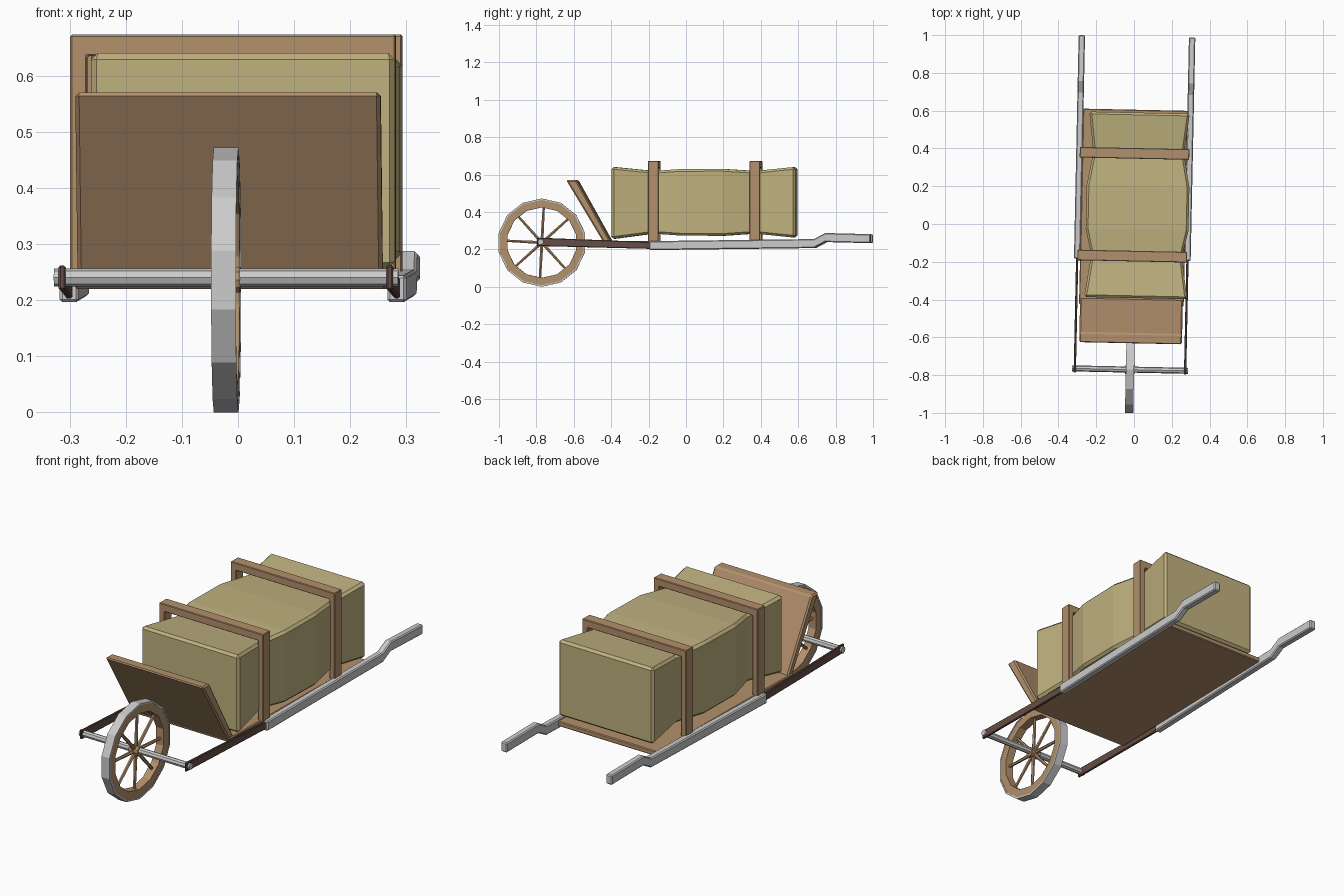
import bpy, bmesh
from math import sin, cos, pi, radians
from mathutils import Matrix, Vector

if "Cube" in bpy.data.objects:
    bpy.data.objects.remove(bpy.data.objects["Cube"])

# the whole cart sits turned slightly about z
PLACE = Matrix.Rotation(radians(-1.2), 4, 'Z') @ Matrix.Translation((-0.005, 0, 0))


def colour(name, rgb):
    m = bpy.data.materials.new(name)
    m.diffuse_color = (*rgb, 1)
    m.use_nodes = True
    m.node_tree.nodes["Principled BSDF"].inputs["Base Color"].default_value = m.diffuse_color
    return m


WOOD = colour("wood", (0.45, 0.28, 0.15))
DARK = colour("dark_wood", (0.13, 0.075, 0.06))
STRAW = colour("straw", (0.52, 0.44, 0.21))


def finish(name, bm, mat=None, bevel=0):
    bmesh.ops.recalc_face_normals(bm, faces=bm.faces)
    me = bpy.data.meshes.new(name)
    bm.to_mesh(me)
    bm.free()
    ob = bpy.data.objects.new(name, me)
    bpy.context.collection.objects.link(ob)
    if mat:
        me.materials.append(mat)
    if bevel:
        b = ob.modifiers.new("bevel", 'BEVEL')
        b.width, b.segments = bevel, 1
        b.limit_method, b.angle_limit = 'ANGLE', radians(40)
    ob.matrix_world = PLACE
    return ob


def loft(name, rings, mat=None, bevel=0, closed=False):
    """Skin a list of point rings; cap the ends unless closed."""
    bm = bmesh.new()
    vs = [[bm.verts.new(p) for p in r] for r in rings]
    n = len(vs[0])
    for i in range(len(vs) if closed else len(vs) - 1):
        a, b = vs[i], vs[(i + 1) % len(vs)]
        for j in range(n):
            bm.faces.new((a[j], a[(j + 1) % n], b[(j + 1) % n], b[j]))
    if not closed:
        bm.faces.new(vs[0])
        bm.faces.new(vs[-1])
    return finish(name, bm, mat, bevel)


def prism(name, prof, x0, x1, mat=None, bevel=0):
    """Side profile of (y, z) points pulled from x0 to x1."""
    return loft(name, [[(x, y, z) for y, z in prof] for x in (x0, x1)], mat, bevel)


def rod(name, a, b, r0, r1, sides, mat=None):
    a, b = Vector(a), Vector(b)
    q = (b - a).to_track_quat('Z', 'Y')
    return loft(name, [[p + q @ Vector((r * cos(2 * pi * i / sides), r * sin(2 * pi * i / sides), 0))
                        for i in range(sides)] for p, r in ((a, r0), (b, r1))], mat)


def rect(y0, y1, z0, z1):
    return [(y0, z0), (y1, z0), (y1, z1), (y0, z1)]


# wheel: tyre, wooden rim, hub, spokes and axle
WY, WZ, N = -0.771, 0.236, 14


def ring(name, r0, r1, w, mat=None):
    rings = []
    for i in range(N):
        a = pi / 2 + 2 * pi * i / N
        rings.append([(x, WY + r * cos(a), WZ + r * sin(a))
                      for x, r in ((-w, r0), (w, r0), (w, r1), (-w, r1))])
    return loft(name, rings, mat, closed=True)


ring("wheel_tyre", 0.228, 0.236, 0.022)
ring("wheel_rim", 0.188, 0.229, 0.0205, WOOD)
rod("wheel_hub", (-0.025, WY, WZ), (0.025, WY, WZ), 0.024, 0.024, 10, WOOD)
for i in range(8):
    a = radians(-3) + i * pi / 4
    d = Vector((0, cos(a), sin(a)))
    c = Vector((0, WY, WZ))
    rod("wheel_spoke", c + d * 0.015, c + d * 0.197, 0.009, 0.007, 6, WOOD)
rod("axle", (-0.307, WY, WZ + 0.004), (0.307, WY, WZ + 0.004), 0.016, 0.016, 8)

# handles and fork bars on both sides
path = [(-0.19, 0.22), (0.69, 0.231), (0.75, 0.263), (0.994, 0.257)]
handle = [(y, z - 0.024) for y, z in path] + [(y, z + 0.024) for y, z in reversed(path)]
fork = [(-0.792, 0.218), (-0.16, 0.202), (-0.16, 0.238), (-0.792, 0.262)]
for s in (-1, 1):
    prism("handle", handle, s * 0.292 - 0.017, s * 0.292 + 0.017, None, 0.005)
    prism("fork_bar", fork, s * 0.292 - 0.006, s * 0.292 + 0.006, DARK, 0.003)

# bed and sloping front board
prism("bed", rect(-0.43, 0.605, 0.22, 0.245), -0.277, 0.277, WOOD, 0.004)
prism("front_board", [(-0.425, 0.22), (-0.385, 0.22), (-0.58, 0.57), (-0.635, 0.57)],
      -0.272, 0.272, WOOD, 0.007)

# two hoops over the load
for y in (-0.17, 0.374):
    y0, y1 = y - 0.028, y + 0.028
    outline = [(-0.29, 0.235), (-0.29, 0.673), (0.29, 0.673), (0.29, 0.235),
               (0.26, 0.235), (0.26, 0.635), (-0.26, 0.635), (-0.26, 0.235)]
    loft("load_hoop", [[(x, yy, z) for x, z in outline] for yy in (y0, y1)], WOOD, 0.003)

# load, pinched under each hoop: y, half width, bottom, top
CX = 0.022
sections = [(-0.392, 0.273, 0.255, 0.641), (-0.17, 0.24, 0.284, 0.619),
            (-0.03, 0.272, 0.274, 0.629), (0.2, 0.272, 0.272, 0.63),
            (0.374, 0.24, 0.284, 0.619), (0.59, 0.266, 0.262, 0.641)]
loft("load", [[(CX - w, y, b), (CX + w, y, b), (CX + w, y, t), (CX - w, y, t)]
              for y, w, b, t in sections], STRAW, 0.012)
